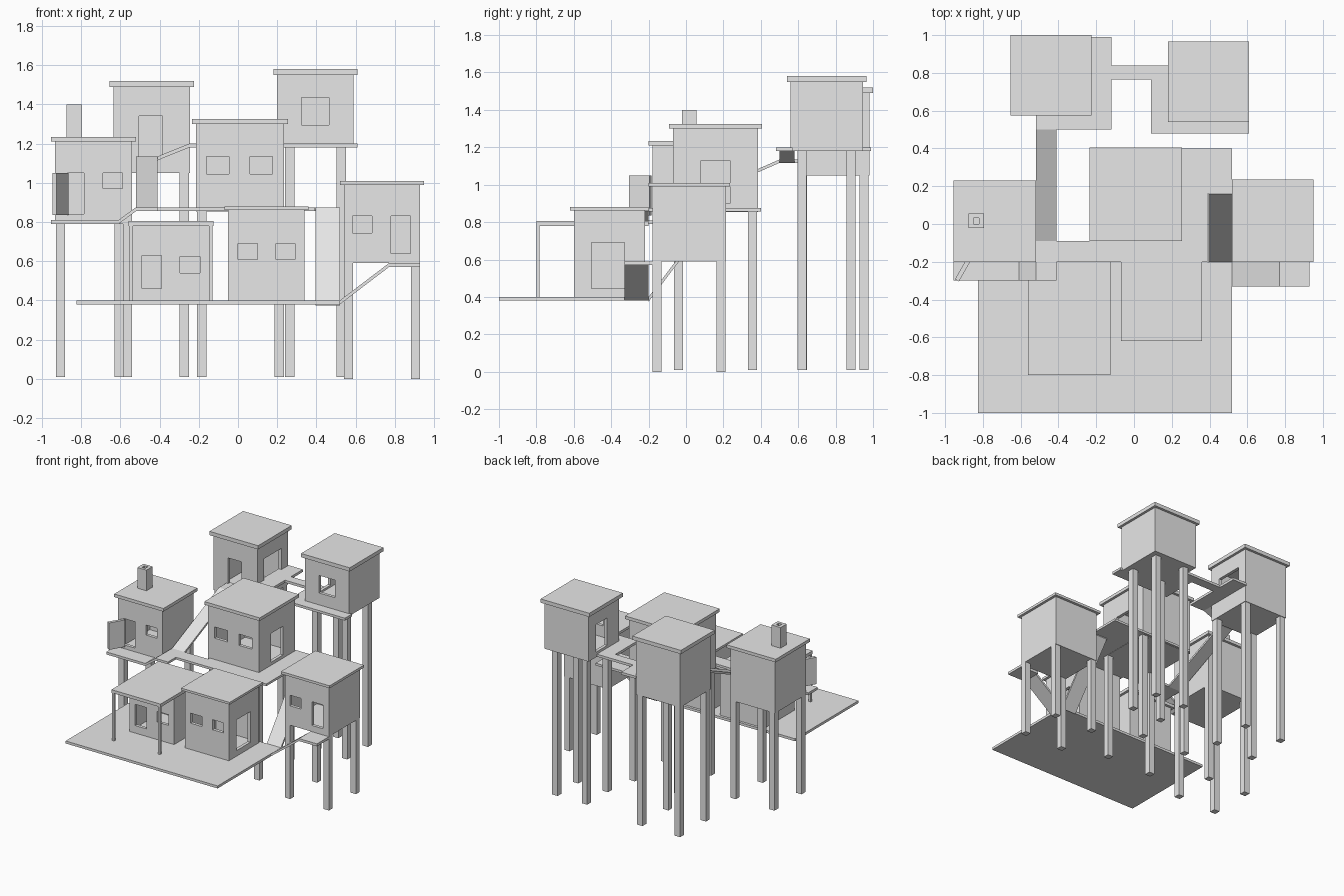
import bpy
import bmesh
import math
from mathutils import Matrix, Vector

cube = bpy.data.objects.get("Cube")
if cube:
    bpy.data.objects.remove(cube, do_unlink=True)

grey = bpy.data.materials.new("plain_grey")
grey.use_nodes = True
grey.diffuse_color = (0.8, 0.8, 0.8, 1)
grey.node_tree.nodes["Principled BSDF"].inputs["Base Color"].default_value = (0.8, 0.8, 0.8, 1)


def box(name, x, y, z, rise=None):
    """Axis-aligned box from (min, max) pairs; rise = (axis, height) shears it into a ramp."""
    bm = bmesh.new()
    bmesh.ops.create_cube(bm, size=1)
    for v in bm.verts:
        t = v.co + Vector((0.5, 0.5, 0.5))
        v.co = [r[0] + (r[1] - r[0]) * k for r, k in zip((x, y, z), t)]
        if rise:
            v.co.z += rise[1] * t[rise[0]]
    mesh = bpy.data.meshes.new(name)
    bm.to_mesh(mesh)
    bm.free()
    mesh.materials.append(grey)
    ob = bpy.data.objects.new(name, mesh)
    bpy.context.collection.objects.link(ob)
    return ob


def cut(ob, x, y, z):
    """Cut a box-shaped opening out of an object."""
    cutter = box("cutter", x, y, z)
    cutter.hide_render = True
    mod = ob.modifiers.new("opening", "BOOLEAN")
    mod.operation, mod.solver, mod.object = "DIFFERENCE", "EXACT", cutter
    bpy.context.view_layer.objects.active = ob
    bpy.ops.object.modifier_apply(modifier=mod.name)
    bpy.data.objects.remove(cutter, do_unlink=True)


WALL = 0.025
POLE = 0.048


def house(name, x, y, z, roof_top, openings, pole_x=None, pole_y=None, pole_foot=0.01, porch=0):
    """Hollow hut with slab roof; openings are (side, from, to, bottom, top)."""
    body = box(name + "_walls", x, y, z)
    cut(body, *[(r[0] + WALL, r[1] - WALL) for r in (x, y, z)])
    for side, a, b, low, high in openings:
        if side == "front":
            cut(body, (a, b), (y[0] - 0.02, y[0] + 0.04), (low, high))
        else:
            wall = x[1] if side == "right" else x[0]
            cut(body, (wall - 0.04, wall + 0.04), (a, b), (low, high))
    box(name + "_roof", (x[0] - 0.02, x[1] + 0.02), (y[0] - 0.02 - porch, y[1] + 0.02),
        (z[1], roof_top))
    # Stilts under the four corners
    if pole_x:
        for px in (pole_x[0], pole_x[1] - POLE):
            for py in (pole_y[0], pole_y[1] - POLE):
                box(name + "_stilt", (px, px + POLE), (py, py + POLE), (pole_foot, z[0] + 0.01))


# Huts on stilts
house("back_left_hut", (-0.635, -0.245), (0.595, 0.98), (1.05, 1.49), 1.52,
      [("front", -0.505, -0.385, 1.135, 1.34), ("right", 0.68, 0.9, 1.2, 1.37)],
      (-0.63, -0.25), (0.6, 0.975))
house("back_right_hut", (0.2, 0.59), (0.56, 0.945), (1.18, 1.55), 1.58,
      [("front", 0.325, 0.465, 1.295, 1.435), ("left", 0.71, 0.85, 1.22, 1.44)],
      (0.24, 0.55), (0.595, 0.905))
house("middle_hut", (-0.215, 0.235), (-0.07, 0.385), (0.855, 1.3), 1.325,
      [("front", -0.16, -0.045, 1.045, 1.135), ("front", 0.06, 0.175, 1.045, 1.135),
       ("right", 0.08, 0.235, 0.9, 1.13)],
      (-0.21, 0.235), (-0.065, 0.38))
house("left_hut", (-0.935, -0.54), (-0.18, 0.21), (0.79, 1.21), 1.235,
      [("front", -0.885, -0.785, 0.84, 1.05), ("front", -0.69, -0.59, 0.97, 1.05)],
      (-0.93, -0.54), (-0.18, 0.21))
house("right_hut", (0.54, 0.93), (-0.18, 0.215), (0.59, 0.99), 1.01,
      [("front", 0.585, 0.685, 0.745, 0.83), ("front", 0.78, 0.88, 0.64, 0.83)],
      (0.54, 0.93), (-0.18, 0.21), 0)

# Ground-deck huts
house("front_left_hut", (-0.54, -0.145), (-0.6, -0.22), (0.395, 0.78), 0.805,
      [("front", -0.49, -0.39, 0.46, 0.63), ("front", -0.295, -0.195, 0.54, 0.625)],
      porch=0.18)
house("front_right_hut", (-0.05, 0.34), (-0.6, -0.22), (0.395, 0.862), 0.88,
      [("front", 0.0, 0.1, 0.61, 0.69), ("front", 0.195, 0.29, 0.61, 0.69),
       ("right", -0.505, -0.33, 0.445, 0.69)])
for px in (-0.555, -0.148):
    box("porch_post", (px, px + 0.018), (-0.8, -0.782), (0.395, 0.785))

# Chimney and open door on the left hut
chimney = box("chimney", (-0.875, -0.795), (-0.022, 0.055), (1.23, 1.4))
cut(chimney, (-0.85, -0.82), (0.0, 0.032), (1.26, 1.45))
door = box("open_door", (-0.125, 0), (-0.012, 0.012), (0.835, 1.05))
door.data.transform(Matrix.Translation((-0.875, -0.19, 0)) @ Matrix.Rotation(math.radians(60), 4, "Z"))

# Decks
LOW = (0.38, 0.4)
MID = (0.857, 0.875)
HIGH = (1.18, 1.2)
decks = [
    ("ground_deck", (-0.825, 0.52), (-1, -0.2), LOW),
    ("middle_deck_front", (-0.52, 0.39), (-0.2, -0.09), MID),
    ("middle_deck_under_hut", (-0.2, 0.39), (-0.09, 0.4), MID),
    ("middle_deck_right", (0.39, 0.52), (0.16, 0.4), MID),
    ("left_deck", (-0.955, -0.61), (-0.3, -0.18), (0.79, 0.81)),
    ("left_deck_upper", (-0.52, -0.41), (-0.3, -0.2), MID),
    ("right_deck", (0.77, 0.93), (-0.33, -0.18), (0.57, 0.59)),
    ("ramp_landing", (-0.52, -0.41), (0.5, 0.6), (1.115, 1.135)),
    ("back_left_deck", (-0.25, -0.12), (0.5, 0.99), HIGH),
    ("high_bridge", (-0.12, 0.09), (0.765, 0.84), HIGH),
    ("back_right_deck_side", (0.09, 0.21), (0.48, 0.84), HIGH),
    ("back_right_deck_front", (0.21, 0.61), (0.48, 0.57), HIGH),
]
for deck in decks:
    box(*deck)

# Ramps between the decks: axis 0 climbs along x, axis 1 along y
ramps = [
    ("left_ramp", (-0.61, -0.52), (-0.3, -0.2), (0.79, 0.81), (0, 0.066)),
    ("right_ramp", (0.52, 0.77), (-0.33, -0.2), LOW, (0, 0.19)),
    ("steep_ramp", (0.395, 0.52), (-0.2, 0.16), (0.375, 0.4), (1, 0.475)),
    ("long_ramp", (-0.52, -0.41), (-0.09, 0.5), MID, (1, 0.26)),
    ("upper_ramp", (-0.41, -0.25), (0.5, 0.58), (1.115, 1.135), (0, 0.065)),
]
for ramp in ramps:
    box(*ramp)
